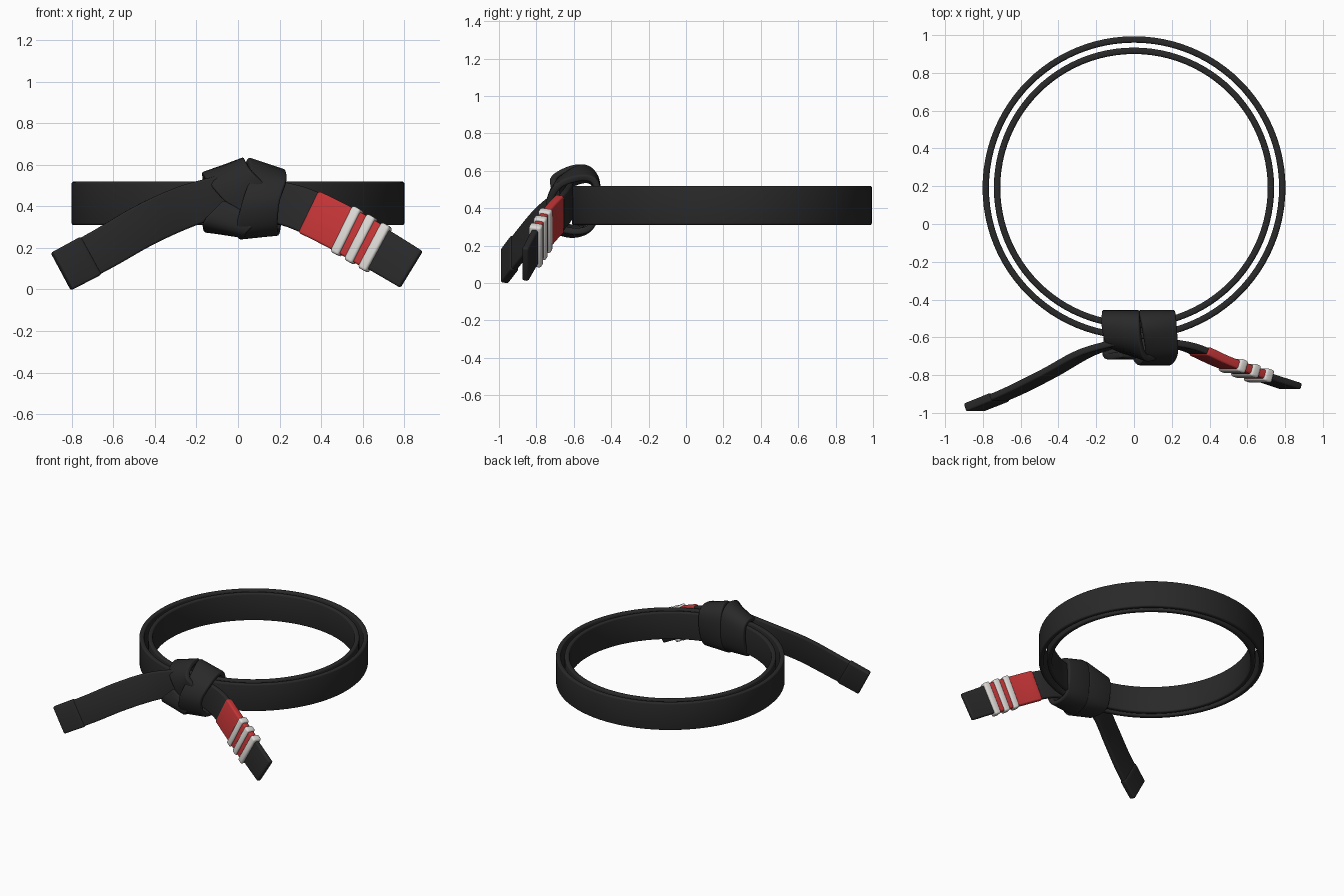
import bpy, bmesh, math
from mathutils import Vector

if "Cube" in bpy.data.objects:
    bpy.data.objects.remove(bpy.data.objects["Cube"])


def material(name, rgb):
    m = bpy.data.materials.new(name)
    m.diffuse_color = (*rgb, 1)
    m.use_nodes = True
    m.node_tree.nodes["Principled BSDF"].inputs["Base Color"].default_value = m.diffuse_color
    return m


BLACK = material("black cloth", (0.022, 0.022, 0.023))
RED = material("red sleeve", (0.55, 0.035, 0.037))
WHITE = material("white tape", (0.72, 0.70, 0.67))


def spline(keys, u, closed):
    """Catmull-Rom through (centre, half width vector) keys."""
    n = len(keys)
    s = u * (n if closed else n - 1)
    i = int(math.floor(s)) if closed else min(int(s), n - 2)
    f = s - i

    def key(j):
        return keys[j % n] if closed else keys[max(0, min(n - 1, j))]
    out = []
    for k in (0, 1):
        a, b, c, d = (Vector(key(i + j)[k]) for j in (-1, 0, 1, 2))
        out.append(0.5 * (2 * b + (c - a) * f + (2 * a - 5 * b + 4 * c - d) * f ** 2
                          + (3 * b - a - 3 * c + d) * f ** 3))
    return out


def ribbon(name, keys, mat, thick=0.036, closed=False, u0=0.0, u1=1.0,
           grow=0.0, steps=24, bevel=0.011):
    """Strip of rectangular section swept along the keys, with soft edges."""
    bm = bmesh.new()
    rows = []
    for j in range(steps if closed else steps + 1):
        u = u0 + (u1 - u0) * j / steps
        c, w = spline(keys, u, closed)
        e = 0.002
        lo, hi = (u - e, u + e) if closed else (max(0, u - e), min(1, u + e))
        t = spline(keys, hi, closed)[0] - spline(keys, lo, closed)[0]
        n = t.cross(w).normalized() * (thick / 2 + grow)
        w = w * (1 + grow / w.length)
        rows.append([bm.verts.new(c + a * w + b * n)
                     for a, b in ((-1, -1), (1, -1), (1, 1), (-1, 1))])
    pairs = list(zip(rows, rows[1:]))
    if closed:
        pairs.append((rows[-1], rows[0]))
    else:
        bm.faces.new(rows[0])
        bm.faces.new(rows[-1][::-1])
    for p, q in pairs:
        for i in range(4):
            k = (i + 1) % 4
            bm.faces.new((p[i], q[i], q[k], p[k]))
    bmesh.ops.recalc_face_normals(bm, faces=bm.faces)
    me = bpy.data.meshes.new(name)
    bm.to_mesh(me)
    bm.free()
    me.materials.append(mat)
    ob = bpy.data.objects.new(name, me)
    bpy.context.collection.objects.link(ob)
    mod = ob.modifiers.new("soft edges", "BEVEL")
    mod.width, mod.segments = bevel, 3
    mod.limit_method, mod.angle_limit = "ANGLE", math.radians(50)
    me.shade_smooth()
    return ob


# Two concentric waist loops
for name, r in (("outer_loop", 0.785), ("inner_loop", 0.725)):
    circle = [((r * math.cos(a), 0.192 + r * math.sin(a), 0.415), (0, 0, 0.105))
              for a in (math.tau * i / 24 for i in range(24))]
    ribbon(name, circle, BLACK, 0.034, closed=True, steps=96)

# Left tail with its stitched end
left = [((-0.05, -0.62, 0.46), (-0.02, 0, 0.095)),
        ((-0.25, -0.68, 0.40), (-0.038, 0, 0.095)),
        ((-0.45, -0.79, 0.31), (-0.045, 0, 0.092)),
        ((-0.65, -0.89, 0.195), (-0.048, 0, 0.088)),
        ((-0.85, -0.972, 0.088), (-0.046, 0, 0.086))]
ribbon("left_tail", left, BLACK)
ribbon("left_tail_end", left, BLACK, u0=0.82, grow=0.005, steps=6)

# Right tail with red sleeve and three white bands
right = [((0.10, -0.62, 0.44), (0.035, 0, 0.095)),
         ((0.285, -0.65, 0.395), (0.045, 0, 0.095)),
         ((0.47, -0.73, 0.31), (0.046, 0, 0.096)),
         ((0.655, -0.80, 0.205), (0.05, 0, 0.094)),
         ((0.835, -0.86, 0.097), (0.054, 0, 0.088))]
ribbon("right_tail", right, BLACK)
ribbon("red_sleeve", right, RED, u0=0.33, u1=0.785, grow=0.006, steps=12)
for i, x in enumerate((0.525, 0.592, 0.66)):
    u = (x - 0.10) / 0.74
    ribbon(f"white_band_{i + 1}", right, WHITE, u0=u - 0.027, u1=u + 0.027,
           grow=0.017, steps=2, bevel=0.013)

# Left wrap of the knot: crosses the front, goes over the top, behind and under
left_wrap = [((0.10, -0.69, 0.41), (0.05, 0, 0.08)),
             ((0.01, -0.69, 0.49), (0.06, -0.02, 0.075)),
             ((-0.05, -0.63, 0.56), (0.09, 0, 0.05)),
             ((-0.068, -0.54, 0.583), (0.10, 0, 0.035)),
             ((-0.07, -0.485, 0.54), (0.10, 0, 0.02)),
             ((-0.07, -0.475, 0.42), (0.10, 0, 0)),
             ((-0.07, -0.51, 0.31), (0.10, 0, 0)),
             ((-0.06, -0.60, 0.28), (0.10, 0, -0.015)),
             ((-0.06, -0.695, 0.305), (0.10, 0, -0.03)),
             ((0.02, -0.69, 0.38), (0.09, 0, -0.05))]
ribbon("knot_left_wrap", left_wrap, BLACK, steps=48)

# Right wrap of the knot: closed band around everything
right_wrap = [((0.11, -0.73, 0.42), (0.09, 0, 0)),
              ((0.145, -0.68, 0.53), (0.087, 0, -0.01)),
              ((0.135, -0.56, 0.59), (0.09, 0, -0.03)),
              ((0.125, -0.485, 0.55), (0.095, 0, -0.015)),
              ((0.12, -0.475, 0.42), (0.095, 0, 0)),
              ((0.11, -0.51, 0.30), (0.095, 0, 0)),
              ((0.10, -0.60, 0.268), (0.095, 0, 0.01)),
              ((0.09, -0.69, 0.30), (0.10, 0, 0.01))]
ribbon("knot_right_wrap", right_wrap, BLACK, closed=True, steps=48)
